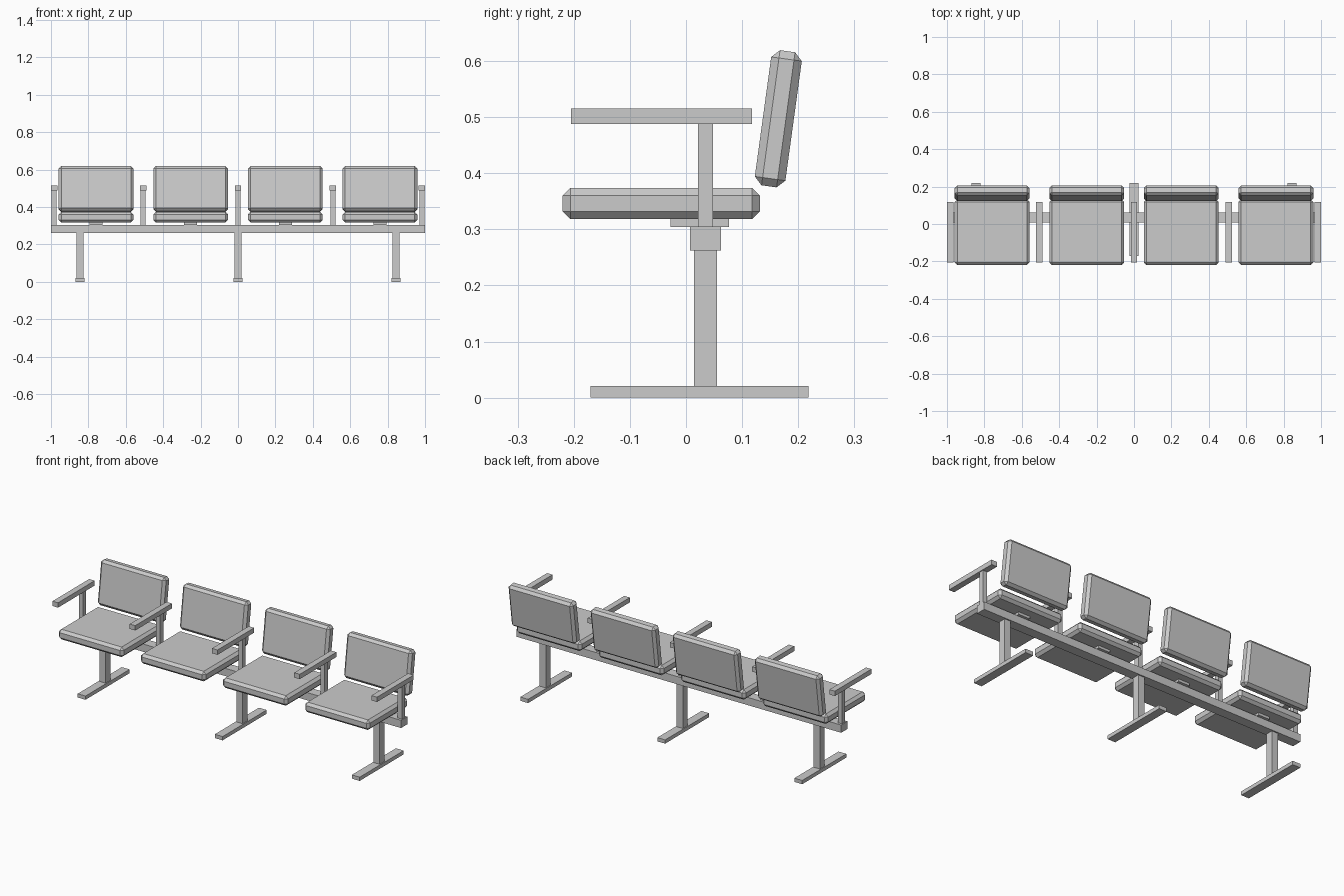
import bpy
from math import radians

if "Cube" in bpy.data.objects:
    bpy.data.objects.remove(bpy.data.objects["Cube"])


def box(name, x, y, z, bevel=0, tilt=0):
    """Box from (min, max) ranges, optionally chamfered and tilted about x."""
    lo, hi = zip(x, y, z)
    bpy.ops.mesh.primitive_cube_add(size=1, location=[(a + b) / 2 for a, b in zip(lo, hi)])
    ob = bpy.context.object
    ob.name = name
    ob.scale = [b - a for a, b in zip(lo, hi)]
    bpy.ops.object.transform_apply(location=False, rotation=False, scale=True)
    ob.rotation_euler.x = tilt
    if bevel:
        m = ob.modifiers.new("chamfer", 'BEVEL')
        m.width = bevel
        m.segments = 1
        m.limit_method = 'NONE'
    return ob


def around(c, w):
    return (c - w / 2, c + w / 2)


# Main beam
box("beam", (-1, 1), (0.007, 0.062), (0.262, 0.305))

# Legs with floor feet
for x in (-0.845, 0, 0.845):
    box("leg", around(x, 0.038), (0.014, 0.055), (0.02, 0.263))
    box("foot", around(x, 0.048), (-0.17, 0.218), (0, 0.021))

# Armrests on posts
for x in (-0.983, -0.507, 0, 0.507, 0.983):
    box("armrest", around(x, 0.034), (-0.205, 0.118), (0.488, 0.515))
    box("armrest_post", around(x, 0.026), (0.021, 0.048), (0.304, 0.489))

# Seats: bracket, cushion and reclined backrest
for x in (-0.759, -0.253, 0.253, 0.759):
    box("seat_bracket", around(x, 0.07), (-0.028, 0.077), (0.304, 0.319))
    box("seat", around(x, 0.4), (-0.22, 0.132), (0.318, 0.374), bevel=0.014)
    box("backrest", around(x, 0.4), around(0.1645, 0.055), around(0.497, 0.243),
        bevel=0.014, tilt=radians(-7.8))
